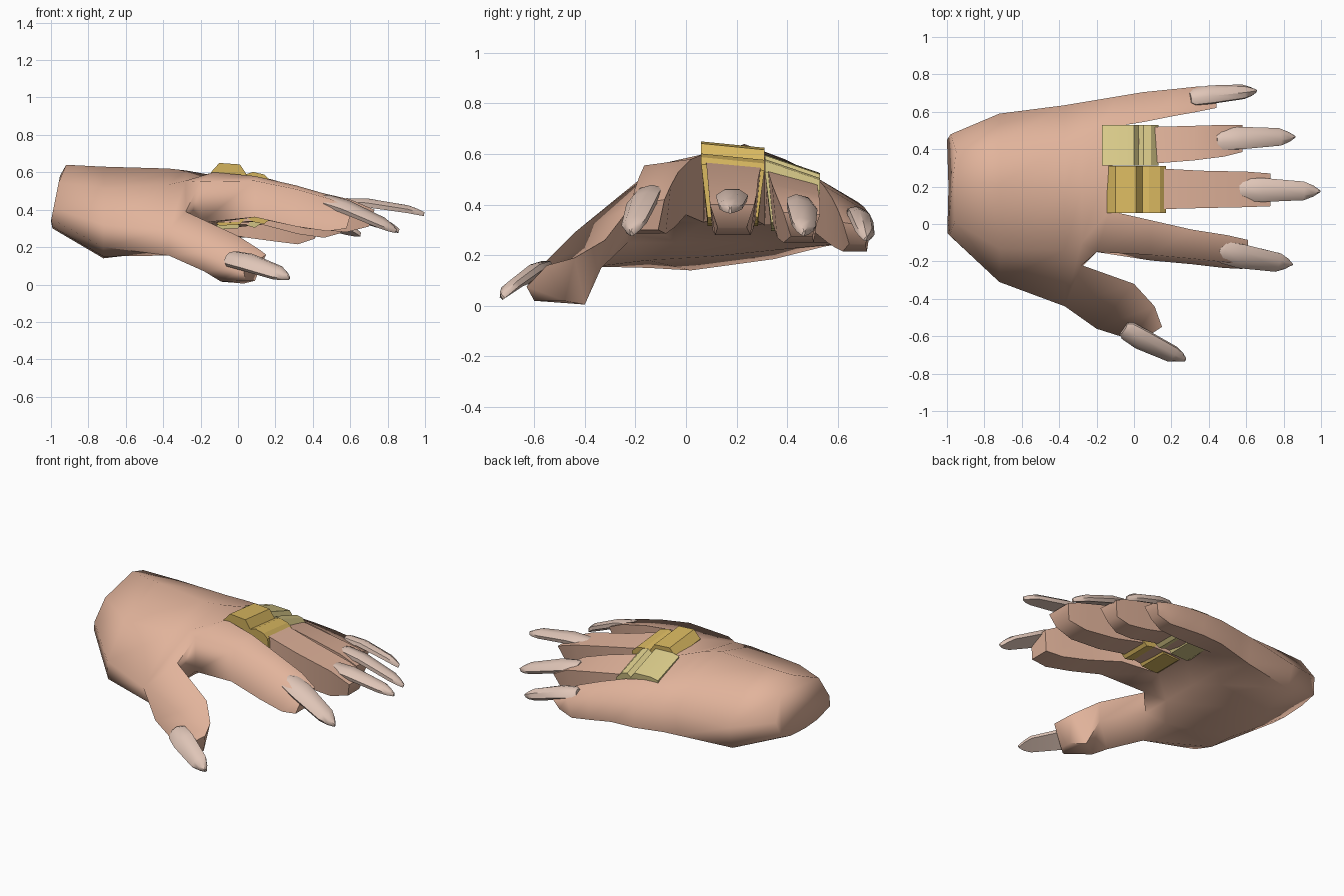
import bpy, bmesh, math
from mathutils import Vector


def material(name, rgb):
    m = bpy.data.materials.new(name)
    m.diffuse_color = (*rgb, 1)
    return m


SKIN = material("skin", (0.76, 0.455, 0.33))
NAIL = material("nail", (0.74, 0.56, 0.475))
GOLD = material("gold", (0.71, 0.49, 0.12))
PALE = material("pale_gold", (0.69, 0.59, 0.25))


def finish(bm, name, mat, angle, soft=()):
    """Smooth shading with sharp edges above the angle, except the soft ones."""
    bmesh.ops.recalc_face_normals(bm, faces=bm.faces)
    bm.normal_update()
    for f in bm.faces:
        f.smooth = True
    for e in bm.edges:
        e.smooth = e in soft or e.calc_face_angle(0) < math.radians(angle)
    me = bpy.data.meshes.new(name)
    bm.to_mesh(me)
    bm.free()
    ob = bpy.data.objects.new(name, me)
    bpy.context.collection.objects.link(ob)
    me.materials.append(mat)


def verts(bm, pts):
    return [bm.verts.new(p) for p in pts]


def bridge(bm, a, b):
    n = len(a)
    return [bm.faces.new((a[i], a[(i + 1) % n], b[(i + 1) % n], b[i])) for i in range(n)]


# ---- hand: palm sections, each five points over the back and five under the palm
def section(x, ty, tz, by, bz):
    xs = x if callable(x) else (lambda y, z: x)
    return ([(xs(y, z), y, z) for y, z in zip(ty, tz)]
            + [(xs(y, z), y, z) for y, z in reversed(list(zip(by, bz)))])


bm = bmesh.new()
soft = set()
wrist = section(lambda y, z: -1 + abs(z - 0.34) * (0.27 if z > 0.6 else 0.2),
                (-0.06, 0.01, 0.23, 0.39, 0.48), (0.41, 0.545, 0.64, 0.58, 0.44),
                (-0.05, 0.08, 0.2, 0.35, 0.45), (0.35, 0.31, 0.30, 0.31, 0.34))
heel = section(-0.72, (-0.31, -0.13, 0.21, 0.43, 0.59), (0.32, 0.515, 0.63, 0.56, 0.38),
               (-0.30, -0.15, 0.02, 0.35, 0.55), (0.20, 0.15, 0.14, 0.185, 0.235))
middle = section(-0.37, (-0.44, -0.14, 0.17, 0.42, 0.635), (0.29, 0.535, 0.62, 0.56, 0.41),
                 (-0.36, -0.15, 0.1, 0.35, 0.61), (0.155, 0.18, 0.195, 0.22, 0.245))
crotch = section(-0.28, (-0.22, -0.10, 0.2, 0.46, 0.65), (0.39, 0.555, 0.61, 0.54, 0.41),
                 (-0.23, -0.04, 0.2, 0.43, 0.63), (0.25, 0.25, 0.25, 0.25, 0.25))
kx = {-0.15: -0.20, 0.07: -0.13, 0.31: -0.14, 0.51: -0.17, 0.68: -0.10}
ky = tuple(kx)
knuckle = section(lambda y, z: kx[y], ky, (0.55, 0.60, 0.585, 0.51, 0.41),
                  ky, (0.33, 0.33, 0.32, 0.29, 0.25))
rings = [verts(bm, s) for s in (wrist, heel, middle, crotch, knuckle)]
soft.update(bm.faces.new(rings[0]).edges)
for a, b in zip(rings, rings[1:]):
    bridge(bm, a, b)

# thumb replaces the side quad between the middle and crotch sections
m, c = rings[2], rings[3]
loop = [m[0], c[0], c[9], m[9]]
bm.faces.remove(next(f for f in bm.faces if set(f.verts) == set(loop)))
thumb = [
    [(-0.20, -0.56, 0.17), (0.00, -0.32, 0.26), (-0.02, -0.335, 0.15), (-0.18, -0.46, 0.07)],
    [(-0.01, -0.62, 0.09), (0.11, -0.44, 0.19), (0.03, -0.40, 0.005), (-0.09, -0.49, 0.015)],
    [(0.03, -0.63, 0.075), (0.15, -0.55, 0.16), (0.09, -0.48, 0.02), (0.04, -0.60, 0.02)],
]
for pts in thumb:
    nxt = verts(bm, pts)
    bridge(bm, loop, nxt)
    soft.add(bm.edges.get((loop[0], nxt[0])))
    loop = nxt
bm.faces.new(loop)

# fingers: (x, y near, y far, top near, top far, bottom, underside narrowing, underside pull back)
fingers = [
    [(0.09, -0.195, 0.02, 0.555, 0.58, 0.36, 0.02, 0), (0.31, -0.215, -0.03, 0.51, 0.53, 0.31, 0.015, 0),
     (0.50, -0.235, -0.06, 0.455, 0.475, 0.285, 0.02, 0.02), (0.61, -0.24, -0.085, 0.40, 0.42, 0.30, 0.025, 0.03)],
    [(0.17, 0.08, 0.295, 0.565, 0.545, 0.34, 0.02, 0), (0.36, 0.085, 0.285, 0.51, 0.50, 0.30, 0.02, 0),
     (0.60, 0.09, 0.28, 0.455, 0.445, 0.28, 0.025, 0.02), (0.73, 0.095, 0.27, 0.40, 0.40, 0.31, 0.03, 0.03)],
    [(0.13, 0.325, 0.52, 0.53, 0.475, 0.32, 0.02, 0), (0.32, 0.34, 0.525, 0.48, 0.44, 0.27, 0.02, 0),
     (0.48, 0.36, 0.53, 0.43, 0.41, 0.25, 0.025, 0.02), (0.58, 0.385, 0.53, 0.37, 0.36, 0.275, 0.03, 0.03)],
    [(0.05, 0.545, 0.705, 0.475, 0.39, 0.25, 0.015, 0), (0.20, 0.575, 0.72, 0.43, 0.37, 0.23, 0.015, 0),
     (0.34, 0.60, 0.735, 0.38, 0.34, 0.215, 0.02, 0.02), (0.44, 0.62, 0.735, 0.33, 0.31, 0.245, 0.025, 0.03)],
]
k = rings[4]
for i, joints in enumerate(fingers):
    loop = [k[i], k[i + 1], k[8 - i], k[9 - i]]
    for x, y0, y1, t0, t1, b, w, p in joints:
        lean = 0.03 if i == 0 else 0      # the index finger's outer side leans in
        nxt = verts(bm, [(x, y0 + lean, t0), (x, y1, t1), (x - p, y1 - w, b),
                         (x - p, y0 + (0 if lean else w), b)])
        bridge(bm, loop, nxt)
        if i == 0:      # rounded outer edge of the index finger
            soft.add(bm.edges.get((loop[0], nxt[0])))
        if i == 3:      # rounded outer edge of the little finger
            soft.add(bm.edges.get((loop[1], nxt[1])))
        loop = nxt
    bm.faces.new(loop)
finish(bm, "hand", SKIN, 62, soft)


# ---- claw nails: arched section swept from the cuticle to a narrow tip
def nail(name, start, end, up, half=0.06, arch=0.02):
    s, e = Vector(start), Vector(end)
    d = e - s
    side = d.cross(Vector(up)).normalized()
    n = side.cross(d).normalized()
    bm = bmesh.new()
    loop = None
    for t, w in ((0, 0.6), (0.06, 0.9), (0.3, 1.0), (0.8, 0.78), (0.92, 0.45), (1, 0.08)):
        mid = s + d * t + n * arch * 4 * t * (1 - t)
        h = half * w
        nxt = verts(bm, [mid + side * h * a + n * 0.034 * b * (0.4 + 0.6 * w) for a, b in
                         ((-0.9, -0.6), (-1, 0.1), (-0.45, 0.8), (0.45, 0.8), (1, 0.1), (0.9, -0.6))])
        if loop:
            bridge(bm, loop, nxt)
        else:
            bm.faces.new(nxt)
        loop = nxt
    bm.faces.new(loop)
    finish(bm, name, NAIL, 40)


nail("thumb_nail", (-0.055, -0.56, 0.145), (0.275, -0.725, 0.035), (0.2, -0.72, 0.68), 0.066)
nail("index_nail", (0.45, -0.145, 0.455), (0.845, -0.215, 0.285), (0, -0.28, 0.95), 0.068)
nail("middle_nail", (0.55, 0.185, 0.435), (0.995, 0.175, 0.375), (0, 0, 1), 0.064)
nail("ring_nail", (0.44, 0.45, 0.415), (0.86, 0.465, 0.285), (0, 0.25, 1), 0.062)
nail("little_nail", (0.30, 0.675, 0.365), (0.655, 0.71, 0.265), (0, 0.42, 0.9), 0.052)


# ---- finger bands: stepped profile (x, top lift, underside drop) around a finger
def band(name, mat, y0, y1, t0, t1, bottom, profile):
    bm = bmesh.new()
    loop = None
    inset = 0.025
    for x, lift, drop in profile:
        nxt = verts(bm, [(x, y0, t0 + lift), (x, y1, t1 + lift),
                         (x, y1 - inset, bottom - drop), (x, y0 + inset, bottom - drop)])
        if loop:
            bridge(bm, loop, nxt)
        else:
            bm.faces.new(nxt)
        loop = nxt
    bm.faces.new(loop)
    finish(bm, name, mat, 15)


band("middle_band", GOLD, 0.06, 0.31, 0.60, 0.575, 0.335,
     [(-0.145, 0, -0.01), (-0.10, 0.05, 0.02), (0.01, 0.042, 0.015), (0.045, -0.01, -0.025),
      (0.08, 0.002, 0.0), (0.14, -0.012, 0.012), (0.17, -0.04, -0.015)])
band("ring_band", PALE, 0.312, 0.53, 0.58, 0.505, 0.315,
     [(-0.17, 0.01, -0.01), (-0.12, 0.02, 0.02), (0.0, 0.015, 0.015), (0.025, -0.02, -0.025),
      (0.05, 0.0, 0.0), (0.09, -0.008, 0.012), (0.13, -0.05, -0.015)])
